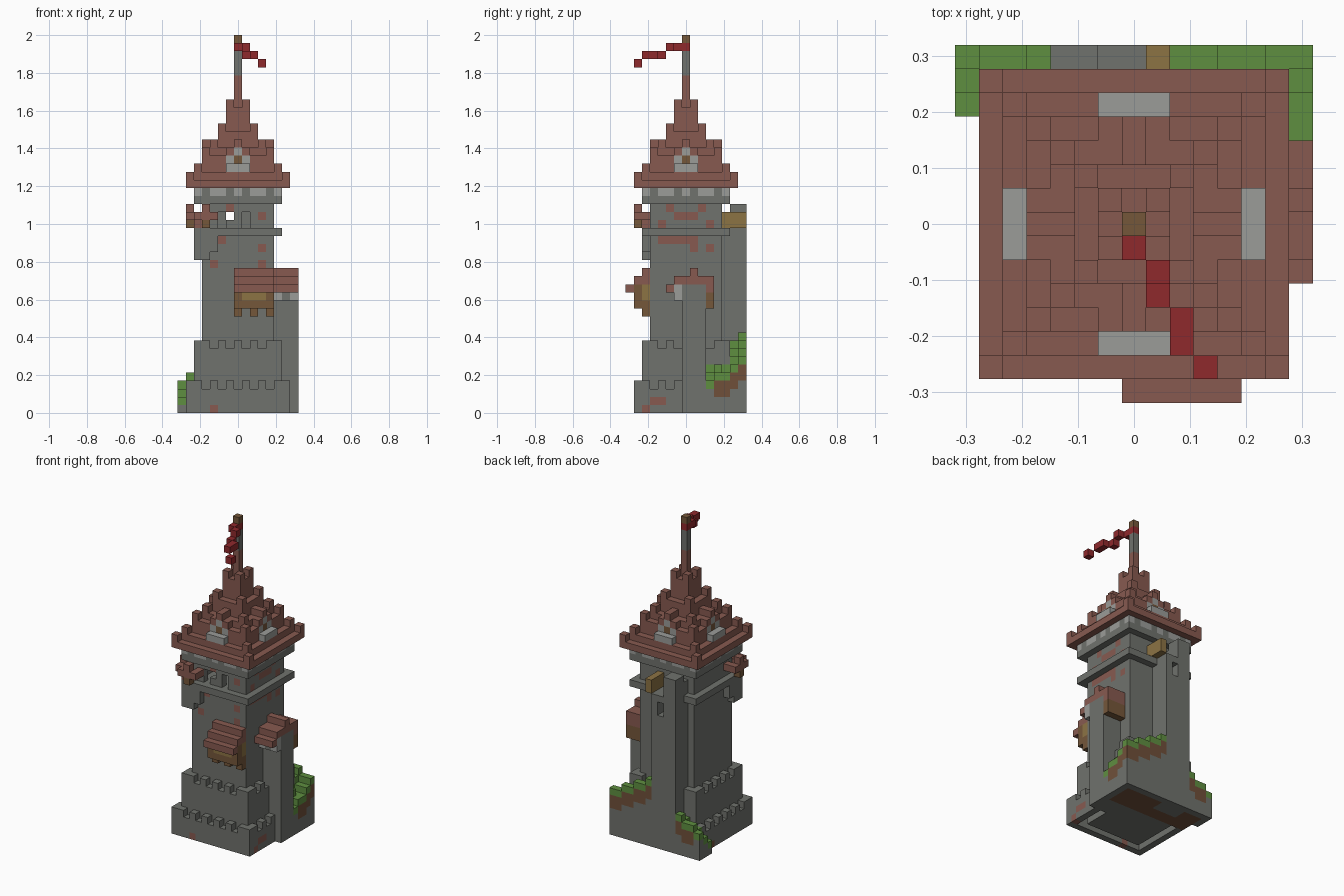
import bpy
import bmesh
from mathutils import Vector

start_cube = bpy.data.objects.get("Cube")
if start_cube:
    bpy.data.objects.remove(start_cube, do_unlink=True)

UNIT = 2 / 47          # edge of one block
grid = {}              # (x, y, z) -> [part name, material name]

COLOURS = {
    "stone": "70726d", "pale_stone": "9b9c99", "brick": "875a50", "wood": "75573a",
    "light_wood": "8c7344", "flag_red": "8f292c", "grass": "5f8f40", "earth": "70503a",
}


def linear(code):
    parts = [int(code[n:n + 2], 16) / 255 for n in (0, 2, 4)]
    return [((c + 0.055) / 1.055) ** 2.4 for c in parts] + [1.0]


def make_material(name, code):
    mat = bpy.data.materials.new(name)
    mat.use_nodes = True
    mat.diffuse_color = linear(code)
    shader = mat.node_tree.nodes["Principled BSDF"]
    shader.inputs["Base Color"].default_value = linear(code)
    shader.inputs["Roughness"].default_value = 0.9
    return mat


def span(value):
    if isinstance(value, int):
        return [value]
    return range(value[0], value[1] + 1) if isinstance(value, tuple) else value


def cells(xs, ys, zs):
    return [(x, y, z) for x in span(xs) for y in span(ys) for z in span(zs)]


def put(part, colour, xs, ys, zs):
    for cell in cells(xs, ys, zs):
        grid[cell] = [part, colour]


def carve(xs, ys, zs):
    for cell in cells(xs, ys, zs):
        grid.pop(cell, None)


def paint(colour, xs, ys, zs):
    for cell in cells(xs, ys, zs):
        if cell in grid:
            grid[cell][1] = colour


def square(part, colour, half, zs):
    put(part, colour, (-half, half), (-half, half), zs)


def corners(part, colour, half, zs):
    put(part, colour, [-half, half], [-half, half], zs)


def battlements(part, half, z):
    # alternate merlons, with doubled corners
    row = [n for n in range(-half, half + 1) if n % 2 == (half + 1) % 2 or abs(n) == half]
    put(part, "stone", row, [-half, half], z)
    put(part, "stone", [-half, half], row, z)


# Stepped base walls and main shaft
square("lower_wall", "stone", 6, (0, 2))
battlements("lower_wall", 6, 3)
square("upper_wall", "stone", 5, (3, 7))
battlements("upper_wall", 5, 8)
square("shaft", "stone", 4, (3, 25))
carve([-5, 5], (-5, 2), (0, 2))
carve((-5, 5), -5, (0, 2))

# Gallery with ledge, openings and cornice
square("ledge", "stone", 5, 22)
carve((-3, 3), (-3, 3), (23, 25))
carve([-2, 1], -4, (23, 24))
carve(-1, [-4, 4], 24)
square("cornice", "stone", 5, (26, 27))
pale = [-5, -3, -2, 0, 2, 3, 5]
paint("pale_stone", pale, [-5, 5], 27)
paint("pale_stone", [-5, 5], pale, 27)

# Rocky hill wrapped round the back, topped with grass
for x in range(-7, 8):
    for y in range(3, 8):
        if x > 0:
            top = min(7 + (7 - x) // 2 - (7 - y), 10)
            if y < 5:
                top = min(y + 1 + (7 - x), 6)
        else:
            top = (4, 5, 5, 6)[min(x + 7, 3)] - (7 - y)
        beside = y < 5 and x < 5
        if top < 1 or beside or (y < 7 and -7 < x < -3 and top < 4):
            continue
        put("hill", "stone", x, y, (0, top - 1))
        if top > 4:
            paint("earth", x, y, (top - 3, top - 2))
        paint("grass", x, y, top - 1)
paint("earth", (-6, 6), (3, 6), 0)

# Stair tower on the back
put("back_tower", "stone", (-3, 0), (5, 7), (0, 22))
put("back_tower", "stone", (-3, -2), (5, 7), (23, 24))
put("back_tower", "stone", (-3, -2), (6, 7), 25)
carve(-1, (6, 7), (20, 21))
put("back_beam", "light_wood", 1, (5, 7), (23, 24))

# Side turret with a stepped gable roof
put("side_turret", "stone", (5, 7), (0, 2), (0, 15))
put("side_turret", "pale_stone", (5, 7), -1, (14, 15))
paint("stone", 6, -1, 14)
put("side_turret_shed", "wood", (5, 7), 3, (13, 14))
for y, z in [(-2, 15), (-1, 16), (0, 16), (1, 16), (2, 16), (1, 17), (3, 15), (3, 16)]:
    put("side_turret_roof", "brick", (5, 7), y, z)

# Timber bay on the front
put("front_bay", "wood", (0, 4), (-6, -5), (13, 15))
put("front_bay", "wood", [0, 2, 4], -5, 12)
paint("light_wood", (1, 3), -6, 14)
paint("light_wood", [0, 4], -5, (14, 15))
for step in range(3):
    put("front_bay_roof", "brick", (0, 4), step - 7, step + 15)
put("front_bay_roof", "brick", (0, 4), -5, 16)

# Corner lookout at the front
put("lookout", "stone", (-5, -3), -5, (20, 21))
put("lookout", "stone", -5, (-5, -3), (20, 21))
put("lookout", "stone", [-5, -4], -5, 19)
put("lookout", "stone", -5, -4, 19)
put("lookout_roof", "brick", -5, -5, (23, 24))
for x, y in [(-4, -6), (-6, -4)]:
    put("lookout_roof", "brick", x, y, (24, 25))
    put("lookout_roof", "wood", x, y, 23)
for x, y in [(-3, -6), (-5, -6), (-6, -3), (-6, -5), (-3, -5), (-5, -3)]:
    put("lookout_roof", "brick", x, y, 24)

# Main roof, stepped with raised corners
for half, low, high in [(6, 28, 28), (5, 29, 29), (4, 30, 31), (3, 32, 32), (2, 33, 34), (1, 35, 37)]:
    square("main_roof", "brick", half, (low, high))
    corners("main_roof", "brick", half, high + 1)
for half in (3, 2):
    put("main_roof", "brick", (-half, half), 0, 33)
    put("main_roof", "brick", 0, (-half, half), 33)

# Dormer on each side of the roof
for sign in (-1, 1):
    for swap in (False, True):
        def dormer(colour, across, depth, zs):
            for a in span(across):
                for d in span(depth):
                    x, y = (sign * d, a) if swap else (a, sign * d)
                    put("dormers", colour, x, y, zs)
        dormer("brick", [-2, 2], (3, 4), 31)
        dormer("brick", [-1, 1], (2, 4), 32)
        dormer("brick", 0, (2, 4), 33)
        dormer("pale_stone", (-1, 1), 5, 30)
        dormer("pale_stone", (-1, 1), 4, 31)
        dormer("pale_stone", 0, 4, 32)
        dormer("wood", 0, 4, 31)

# Flagpole and flag
put("flagpole", "brick", 0, 0, (38, 41))
put("flagpole", "stone", 0, 0, (42, 44))
put("flagpole", "wood", 0, 0, 46)
for x, y, z in [(0, 0, 45), (0, -1, 45), (1, -2, 45), (1, -3, 44), (2, -4, 44), (2, -5, 44), (3, -6, 43)]:
    put("flag", "flag_red", x, y, z)

# Exposed brick patches on the front and the side
for x, z in [(3, 18), (3, 20), (3, 24), (-3, 21), (-2, 21), (-1, 25), (-3, 18)]:
    paint("brick", x, -4, z)
for y, z in [(-2, 25), (-3, 23), (3, 23), (3, 20), (1, 20), (2, 25)]:
    paint("brick", 4, y, z)
paint("brick", 4, (-3, 1), 21)
paint("brick", 4, (-1, 1), 24)
paint("brick", 6, (-4, -3), 1)
paint("brick", 6, -5, 0)
paint("brick", -3, -6, 0)

# Turn the blocks into one mesh per part, keeping only exposed faces
materials = {name: make_material(name, code) for name, code in COLOURS.items()}
for part in sorted({entry[0] for entry in grid.values()}):
    own = {cell: entry[1] for cell, entry in grid.items() if entry[0] == part}
    used = sorted(set(own.values()))
    mesh = bpy.data.meshes.new(part)
    for name in used:
        mesh.materials.append(materials[name])
    bm = bmesh.new()
    for cell, colour in own.items():
        centre = Vector(cell) + Vector((0, 0, 0.5))
        for axis in range(3):
            for sign in (-1, 1):
                normal, u, v = Vector(), Vector(), Vector()
                normal[axis] = sign
                if tuple(int(a + b) for a, b in zip(cell, normal)) in grid:
                    continue
                u[(axis + 1) % 3] = 0.5
                v[(axis + 2) % 3] = 0.5 * sign
                middle = centre + normal / 2
                ring = [middle - u - v, middle + u - v, middle + u + v, middle - u + v]
                face = bm.faces.new([bm.verts.new(p * UNIT) for p in ring])
                face.material_index = used.index(colour)
    bmesh.ops.remove_doubles(bm, verts=bm.verts, dist=UNIT / 100)
    bm.to_mesh(mesh)
    bm.free()
    bpy.context.collection.objects.link(bpy.data.objects.new(part, mesh))
